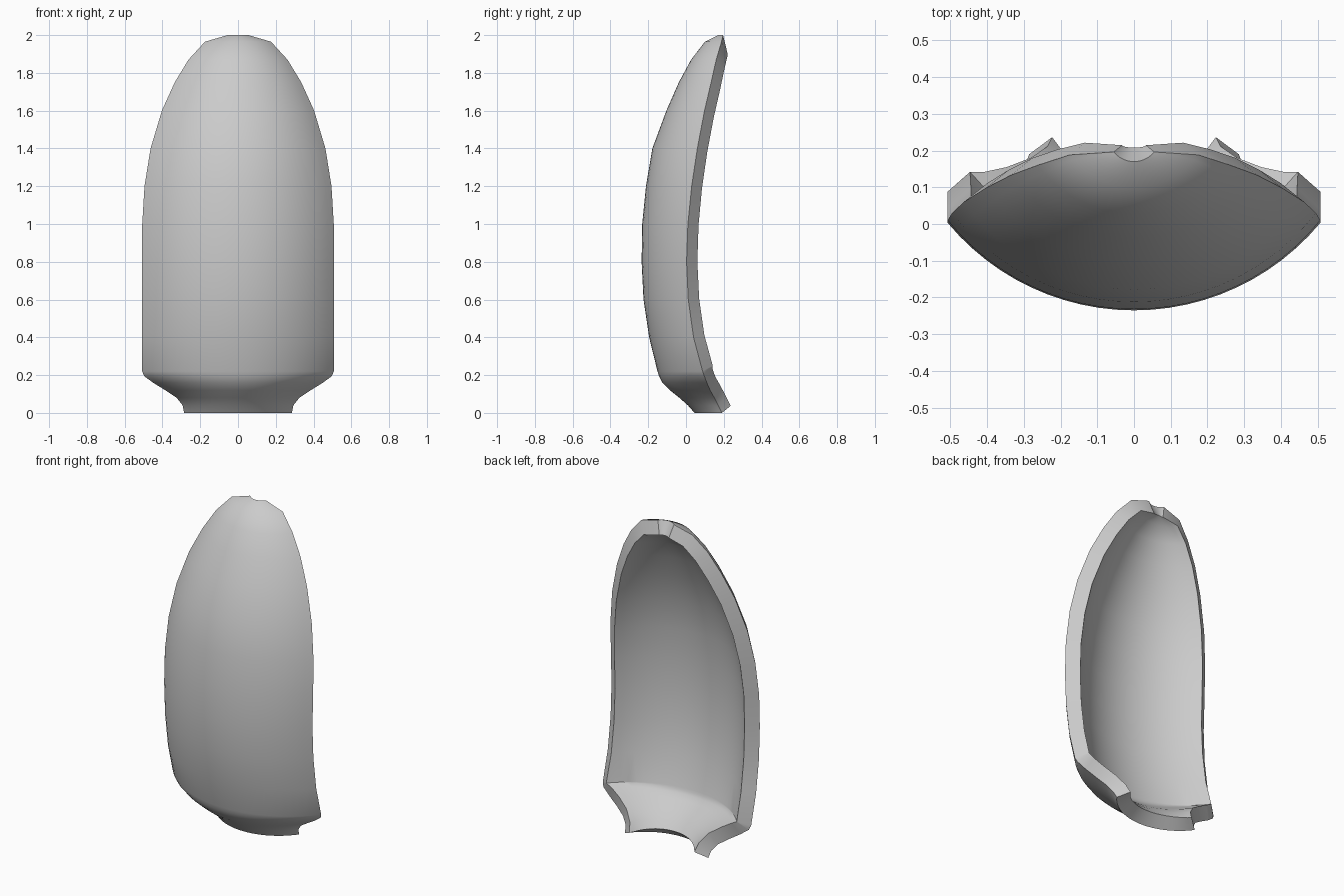
import bpy, math

if "Cube" in bpy.data.objects:
    bpy.data.objects.remove(bpy.data.objects["Cube"])

# Rows of the outer surface: height, half width, y at centre line, y at side edge
ROWS = [
    (0.00, 0.285, 0.045, 0.190), (0.04, 0.293, 0.010, 0.170),
    (0.08, 0.325, -0.035, 0.150), (0.12, 0.385, -0.085, 0.128),
    (0.16, 0.450, -0.125, 0.110), (0.195, 0.497, -0.143, 0.097),
    (0.22, 0.507, -0.151, 0.088), (0.40, 0.507, -0.195, 0.040),
    (0.60, 0.507, -0.225, 0.012), (0.80, 0.507, -0.235, 0.003),
    (1.00, 0.507, -0.232, 0.010), (1.20, 0.495, -0.212, 0.030),
    (1.40, 0.463, -0.178, 0.060), (1.60, 0.403, -0.104, 0.098),
    (1.75, 0.335, -0.038, 0.133), (1.87, 0.262, 0.027, 0.160),
    (1.965, 0.175, 0.100, 0.188), (2.00, 0.055, 0.170, 0.196),
]
SEG = 24


def arc(z, w, yc, ye):
    """Circular arc from left edge through the front to the right edge."""
    s = ye - yc
    r = (w * w + s * s) / (2 * s)
    a = math.asin(min(1, w / r))
    return [(r * math.sin(a * t), yc + r - r * math.cos(a * t), z)
            for t in (2 * i / SEG - 1 for i in range(SEG + 1))]


# Curved outer skin
verts = [p for row in ROWS for p in arc(*row)]
n = SEG + 1
faces = [(j * n + i, j * n + i + 1, (j + 1) * n + i + 1, (j + 1) * n + i)
         for j in range(len(ROWS) - 1) for i in range(SEG)]
mesh = bpy.data.meshes.new("curved_shell")
mesh.from_pydata(verts, [], faces)
shell = bpy.data.objects.new("curved_shell", mesh)
bpy.context.collection.objects.link(shell)

# Wall thickness grows inward
solid = shell.modifiers.new("wall", 'SOLIDIFY')
solid.thickness = 0.086
solid.offset = -1
bpy.context.view_layer.objects.active = shell
shell.select_set(True)
bpy.ops.object.modifier_apply(modifier="wall")
bpy.ops.object.shade_smooth_by_angle(angle=math.radians(35))
